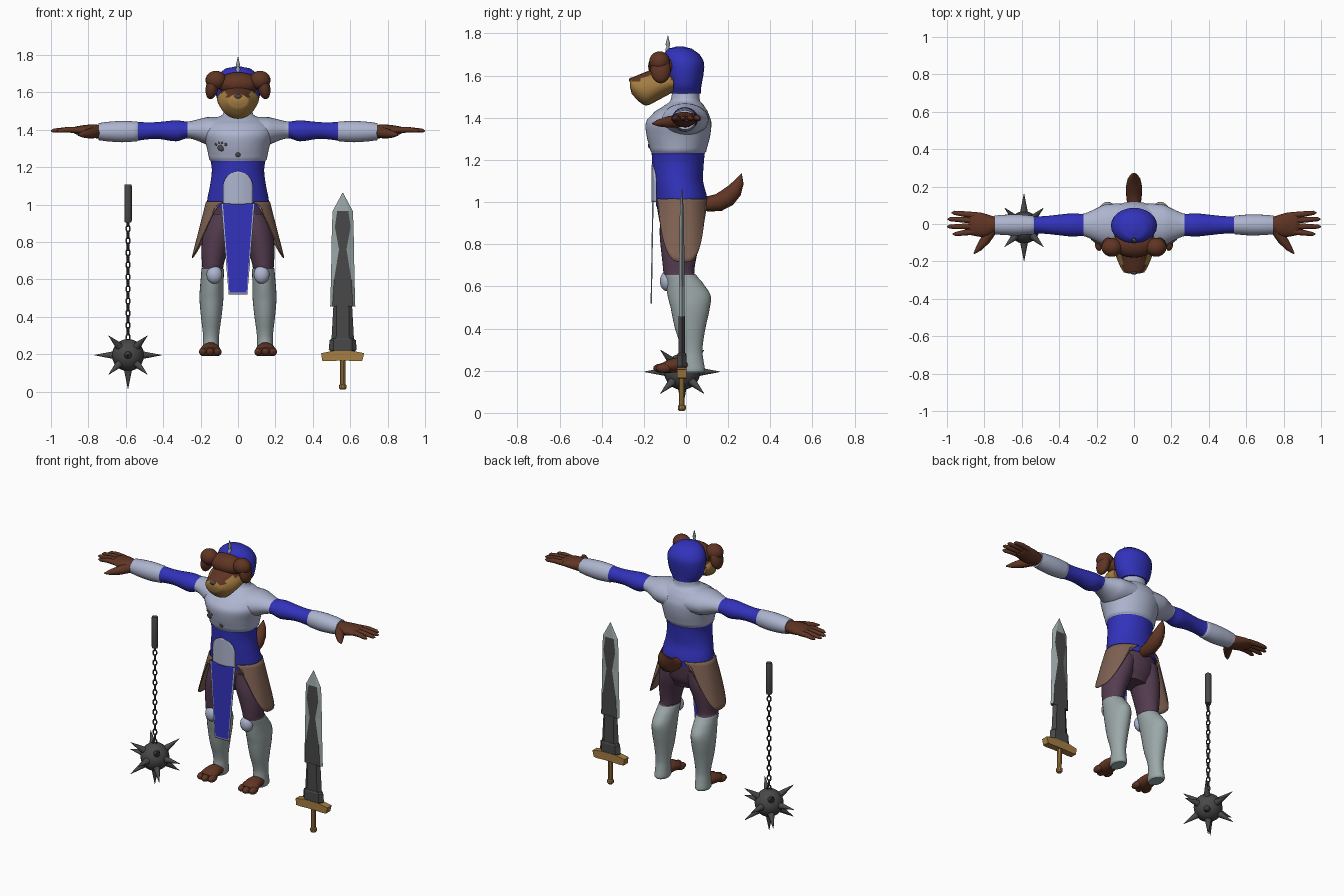
import bpy, bmesh, math
from mathutils import Vector, Matrix

if "Cube" in bpy.data.objects:
    bpy.data.objects.remove(bpy.data.objects["Cube"])

COL = {"blue": (.032, .032, .50), "pale_armor": (.42, .46, .62), "steel": (.33, .39, .39),
       "brown_fur": (.115, .035, .017), "tan": (.38, .21, .055), "leather": (.21, .12, .085),
       "purple_cloth": (.09, .045, .08), "dark_iron": (.065, .065, .065)}
MATS = {}
for n, c in COL.items():
    MATS[n] = bpy.data.materials.new(n)
    MATS[n].diffuse_color = (*c, 1)


def finish(name, bm, mats, rule=None, smooth=40, thick=0):
    """Turn a bmesh into an object; rule(face) gives the material slot."""
    bmesh.ops.recalc_face_normals(bm, faces=bm.faces)
    bm.normal_update()
    for f in bm.faces:
        f.smooth = smooth > 0
        if rule:
            f.material_index = int(rule(f))
    me = bpy.data.meshes.new(name)
    bm.to_mesh(me)
    bm.free()
    for m in mats:
        me.materials.append(MATS[m])
    if smooth:
        me.set_sharp_from_angle(angle=math.radians(smooth))
    ob = bpy.data.objects.new(name, me)
    bpy.context.collection.objects.link(ob)
    if thick:
        mod = ob.modifiers.new("thickness", 'SOLIDIFY')
        mod.thickness, mod.offset = thick, 0
    return ob


def skin(bm, rings):
    vs = [[bm.verts.new(p) for p in r] for r in rings]
    n = len(vs[0])
    for a, b in zip(vs, vs[1:]):
        for i in range(n):
            bm.faces.new((a[i], a[(i + 1) % n], b[(i + 1) % n], b[i]))
    bm.faces.new(vs[0])
    bm.faces.new(vs[-1])


def loft(name, axis, secs, mats, rule=None, n=32, sub=4, smooth=50):
    """Elliptic loft; sections are (t, c1, c2, r1, r2) along the axis, spline-blended."""
    S = [Vector(s) for s in secs]
    P = []
    for i in range(len(S) - 1):
        p0, p1, p2, p3 = S[max(i - 1, 0)], S[i], S[i + 1], S[min(i + 2, len(S) - 1)]
        for k in range(sub):
            t = k / sub
            q = .5 * (2 * p1 + (p2 - p0) * t + (2 * p0 - 5 * p1 + 4 * p2 - p3) * t * t
                      + (3 * p1 - p0 - 3 * p2 + p3) * t ** 3)
            q[0] = p1[0] + (p2[0] - p1[0]) * t
            P.append(q)
    P.append(S[-1])
    rings = []
    for t, c1, c2, r1, r2 in P:
        ring = []
        for j in range(n):
            a = 2 * math.pi * j / n
            u, v = c1 + r1 * math.cos(a), c2 + r2 * math.sin(a)
            ring.append({'x': (t, u, v), 'y': (u, t, v), 'z': (u, v, t)}[axis])
        rings.append(ring)
    bm = bmesh.new()
    skin(bm, rings)
    return finish(name, bm, mats, rule, smooth)


def tube(name, pts, radii, mat, n=12, smooth=50):
    pts = [Vector(p) for p in pts]
    rings = []
    for i, p in enumerate(pts):
        d = (pts[min(i + 1, len(pts) - 1)] - pts[max(i - 1, 0)]).normalized()
        m = d.to_track_quat('Z', 'Y').to_matrix()
        rings.append([p + m @ Vector((math.cos(2 * math.pi * j / n), math.sin(2 * math.pi * j / n), 0)) * radii[i]
                      for j in range(n)])
    bm = bmesh.new()
    skin(bm, rings)
    return finish(name, bm, [mat], None, smooth)


def ball(name, c, r, mat, tilt=0, u=20, v=12):
    bm = bmesh.new()
    m = Matrix.Translation(c) @ Matrix.Rotation(tilt, 4, 'Y') @ Matrix.Diagonal((*r, 1))
    bmesh.ops.create_uvsphere(bm, u_segments=u, v_segments=v, radius=1, matrix=m)
    return finish(name, bm, [mat])


def sheet(name, fn, mats, nu, nv, thick, rule=None):
    bm = bmesh.new()
    g = [[bm.verts.new(fn(i / nu, j / nv)) for i in range(nu + 1)] for j in range(nv + 1)]
    for j in range(nv):
        for i in range(nu):
            bm.faces.new((g[j][i], g[j][i + 1], g[j + 1][i + 1], g[j + 1][i]))
    return finish(name, bm, mats, rule, 50, thick)


# torso: blue waist, pale breastplate and neck
loft("torso", 'z', [(.98, 0, -.022, .163, .12), (1.02, 0, -.022, .165, .122), (1.1, 0, -.036, .15, .117),
     (1.18, 0, -.038, .14, .122), (1.232, 0, -.037, .146, .126), (1.24, 0, -.036, .154, .132),
     (1.31, 0, -.036, .168, .15), (1.38, 0, -.035, .188, .155), (1.43, 0, -.022, .175, .125),
     (1.46, 0, -.008, .13, .092), (1.48, 0, -.004, .082, .07), (1.55, 0, 0, .07, .062)],
     ["blue", "pale_armor"], lambda f: f.calc_center_median().z > 1.233, n=48)
loft("pelvis", 'z', [(.82, 0, -.02, .1, .07), (.88, 0, -.02, .145, .1), (1.0, 0, -.022, .158, .118)], ["purple_cloth"])

# belly arch and front cloth with pale trim
def arch(u, v):
    x = (2 * u - 1) * .08 * math.sqrt(max(.002, 1 - max(0, (v - .5) / .5) ** 2))
    return x, -.16 + 2.6 * x * x, 1.0 + .178 * v
sheet("belly_arch", arch, ["pale_armor"], 12, 16, .008)

def cloth(u, v):
    return (2 * u - 1) * (.05 + .04 * v), -.165 + .008 * v, .52 + .485 * v
sheet("front_cloth", cloth, ["blue", "pale_armor"], 20, 48, .006,
      lambda f: f.calc_center_median().z < .53 or
      abs(f.calc_center_median().x) > .9 * (.05 + .04 * (f.calc_center_median().z - .52) / .485))

# chest paw mark and lower stud
for dx, dz, r in ((0, -.008, .019), (-.026, .012, .009), (-.009, .021, .009), (.009, .021, .009), (.026, .012, .009)):
    x = -.09 + dx
    y = -.036 - .15 * math.sqrt(1 - (x / .168) ** 2)
    ball("paw_mark", (x, y, 1.31 + dz), (r, .006, r * .9), "dark_iron")
ball("chest_stud", (0, -.172, 1.268), (.014, .008, .014), "dark_iron")

# helmet with finial
loft("helmet", 'z', [(1.515, 0, -.005, .085, .075), (1.55, 0, -.007, .108, .08), (1.6, 0, -.008, .12, .09),
     (1.66, 0, -.01, .122, .096), (1.7, 0, -.02, .1, .085), (1.728, 0, -.028, .065, .055), (1.737, 0, -.028, .02, .02)],
     ["blue"], n=24, sub=3)
tube("helmet_finial", [(0, -.086, 1.70), (0, -.086, 1.725), (0, -.086, 1.738), (0, -.086, 1.748), (0, -.086, 1.79)],
     [.012, .012, .006, .011, .001], "steel")

# dog face: brow, muzzle, nose, ears
ball("brow", (0, -.105, 1.645), (.115, .075, .062), "brown_fur")
loft("muzzle", 'y', [(-.06, 0, 1.565, .105, .045), (-.09, 0, 1.565, .113, .06), (-.14, 0, 1.557, .108, .078),
     (-.19, 0, 1.538, .09, .08), (-.23, 0, 1.542, .073, .06), (-.258, 0, 1.552, .055, .038), (-.265, 0, 1.56, .03, .02)],
     ["tan", "brown_fur"], lambda f: f.normal.z > .62 and f.normal.y > -.8 and f.calc_center_median().z > 1.57,
     n=24, sub=3)
ball("nose", (0, -.258, 1.578), (.022, .012, .014), "dark_iron")
for s in (1, -1):
    ball("ear", (s * .118, -.125, 1.665), (.056, .05, .05), "brown_fur")
    ball("ear_tip", (s * .138, -.12, 1.628), (.034, .048, .066), "brown_fur", s * -.2)

for s in (1, -1):
    # arm: pale shoulder, blue sleeve, pale bracer
    loft("arm", 'x', [(s * x, -.005, z, a, b) for x, z, a, b in (
         (.06, 1.39, .115, .078), (.16, 1.393, .108, .075), (.22, 1.398, .08, .056), (.27, 1.399, .06, .045),
         (.33, 1.394, .062, .056), (.42, 1.396, .053, .046), (.48, 1.394, .047, .045), (.535, 1.392, .046, .05),
         (.54, 1.391, .05, .053), (.62, 1.39, .056, .057), (.7, 1.39, .054, .052), (.745, 1.39, .05, .046))],
         ["pale_armor", "blue"], lambda f: .27 < abs(f.calc_center_median().x) < .535, n=24)
    # hand
    loft("hand", 'x', [(s * x, y, z, a, b) for x, y, z, a, b in (
         (.74, -.003, 1.39, .042, .036), (.78, -.008, 1.392, .058, .036), (.82, -.004, 1.395, .065, .03),
         (.87, .002, 1.397, .062, .02), (.885, .002, 1.397, .055, .012))], ["brown_fur"], n=20)
    for y0, y1, x1 in ((.047, .06, .975), (.018, .026, .998), (-.012, -.014, 1.0), (-.04, -.054, .97)):
        tube("finger", [(s * .85, y0, 1.397), (s * .91, (y0 + y1) / 2, 1.4), (s * (x1 - .015), y1, 1.395), (s * x1, y1, 1.393)],
             [.017, .015, .011, .003], "brown_fur")
    tube("thumb", [(s * .76, -.03, 1.385), (s * .795, -.085, 1.38), (s * .83, -.13, 1.375), (s * .855, -.158, 1.372)],
         [.03, .027, .017, .004], "brown_fur")
    # leg: purple thigh and steel boot
    loft("leg", 'z', [(z, s * x, y, a, b) for z, x, y, a, b in (
         (.95, .085, -.02, .08, .1), (.85, .105, -.025, .082, .1), (.75, .126, -.032, .07, .084),
         (.662, .135, -.034, .056, .073), (.655, .135, -.028, .06, .077), (.62, .137, -.01, .061, .087),
         (.56, .14, .014, .063, .102), (.5, .142, .02, .064, .093), (.4, .143, .02, .055, .072),
         (.3, .144, .028, .043, .05), (.24, .145, .03, .043, .054), (.2, .146, .03, .044, .06), (.19, .146, .03, .038, .052))],
         ["steel", "purple_cloth"], lambda f: f.calc_center_median().z > .655, n=28)
    ball("knee_pad", (s * .126, -.09, .625), (.042, .034, .048), "pale_armor")
    # foot with toes
    loft("foot", 'y', [(.03, s * .146, .222, .038, .03), (-.03, s * .147, .228, .046, .035),
         (-.08, s * .148, .222, .054, .032), (-.12, s * .148, .213, .05, .022)], ["brown_fur"], n=20)
    for k in (-1, 0, 1):
        ball("toe", (s * .148 + k * .039, -.118 + .012 * abs(k), .212), (.022, .038, .022), "brown_fur", 0, 14, 8)
    # leather hip flap, wrapping from the front to the back, deepest at the side
    def flap(u, v, s=s):
        a = math.radians(-64 + 8 * v + (140 - 20 * v) * u)
        c, q = math.cos(a), math.sin(a)
        e = 2 / (2.1 + 1.2 * v)
        low = .715 + .27 * (2 * abs(u - .5)) ** 2.2
        z = 1.015 + (low - 1.015) * v
        f = (1.015 - z) / .3
        x = (.168 + .077 * f) * abs(c) ** e
        return s * x, -.022 + (.126 - .012 * f) * math.copysign(abs(q) ** e, q), z
    sheet("hip_flap", flap, ["leather"], 28, 12, .006)

# tail
tube("tail", [(0, .07, .995), (0, .11, .992), (0, .155, .998), (0, .195, 1.02), (0, .23, 1.055), (0, .252, 1.095), (0, .263, 1.135)],
     [.034, .037, .042, .044, .037, .023, .002], "brown_fur", 16)

# flail: grip, chain, spiked ball
FX, FY, FZ = -.588, -.018, .195
tube("flail_grip", [(FX, FY, .905), (FX, FY, .915), (FX, FY, 1.1), (FX, FY, 1.108)], [.017, .02, .02, .017], "dark_iron", 12, 30)
for i in range(20):
    bm = bmesh.new()
    rings = []
    for k in range(14):
        a = 2 * math.pi * k / 14
        d = Vector((math.cos(a), 0, math.sin(a)))
        c = Vector((.011 * d.x, 0, .0185 * d.z))
        rings.append([bm.verts.new(c + .0045 * (d * math.cos(b) + Vector((0, math.sin(b), 0))))
                      for b in (math.pi * j / 3 for j in range(6))])
    for k in range(14):
        for j in range(6):
            r0, r1 = rings[k], rings[(k + 1) % 14]
            bm.faces.new((r0[j], r0[(j + 1) % 6], r1[(j + 1) % 6], r1[j]))
    bmesh.ops.transform(bm, verts=bm.verts, matrix=Matrix.Translation((FX, FY, .29 + .0323 * i))
                        @ Matrix.Rotation(math.radians(25 + 90 * (i % 2)), 4, 'Z'))
    finish("chain_link", bm, ["dark_iron"])
ball("flail_ball", (FX, FY, FZ), (.086, .086, .086), "dark_iron")
dirs = [Vector(d) for d in ((1, 0, 0), (-1, 0, 0), (0, 1, 0), (0, -1, 0), (0, 0, -1))]
dirs += [Vector((a, b, c)).normalized() for a in (1, -1) for b in (1, -1) for c in (1, -1)]
for d in dirs:
    o = Vector((FX, FY, FZ))
    tube("flail_spike", [o + d * .07, o + d * .18], [.023, .001], "dark_iron", 10)

# sword: (z, half width, dark half width, half thickness)
SX, SY = .56, -.02
def blade(name, rows):
    bm = bmesh.new()
    skin(bm, [[(SX + x, SY + y, z) for x, y in ((w, 0), (d, t), (-d, t), (-w, 0), (-d, -t), (d, -t))]
              for z, w, d, t in rows])
    finish(name, bm, ["dark_iron", "steel"],
           lambda f: rows[0][0] > .4 and (abs(f.normal.x) > .06 or f.calc_center_median().z > .96), 0)
blade("blade_collar", [(.21, .06, .045, .02), (.225, .075, .05, .022), (.275, .07, .05, .022), (.285, .055, .045, .018)])
blade("blade_lower", [(.28, .06, .035, .016), (.46, .05, .032, .015)])
blade("blade_upper", [(.455, .067, .055, .013), (.6, .063, .046, .013), (.76, .06, .02, .012), (.88, .058, .042, .011),
                      (.965, .054, .03, .009), (1.062, .002, .001, .002)])
bm = bmesh.new()
skin(bm, [[(SX + x, SY + y, z) for x, z in ((-.11, .165), (-.08, .163), (-.03, .165), (.03, .165), (.08, .163), (.105, .165),
          (.115, .205), (.06, .216), (-.06, .216), (-.115, .205))] for y in (-.022, .022)])
finish("sword_guard", bm, ["tan"], None, 0)
tube("sword_grip", [(SX, SY, .01), (SX, SY, .018), (SX, SY, .034), (SX, SY, .038), (SX, SY, .17)],
     [.014, .02, .02, .014, .015], "tan", 10, 30)

for m in bpy.data.materials:
    if m.users and not m.is_grease_pencil:
        m.use_nodes = True
        m.node_tree.nodes["Principled BSDF"].inputs["Base Color"].default_value = m.diffuse_color
